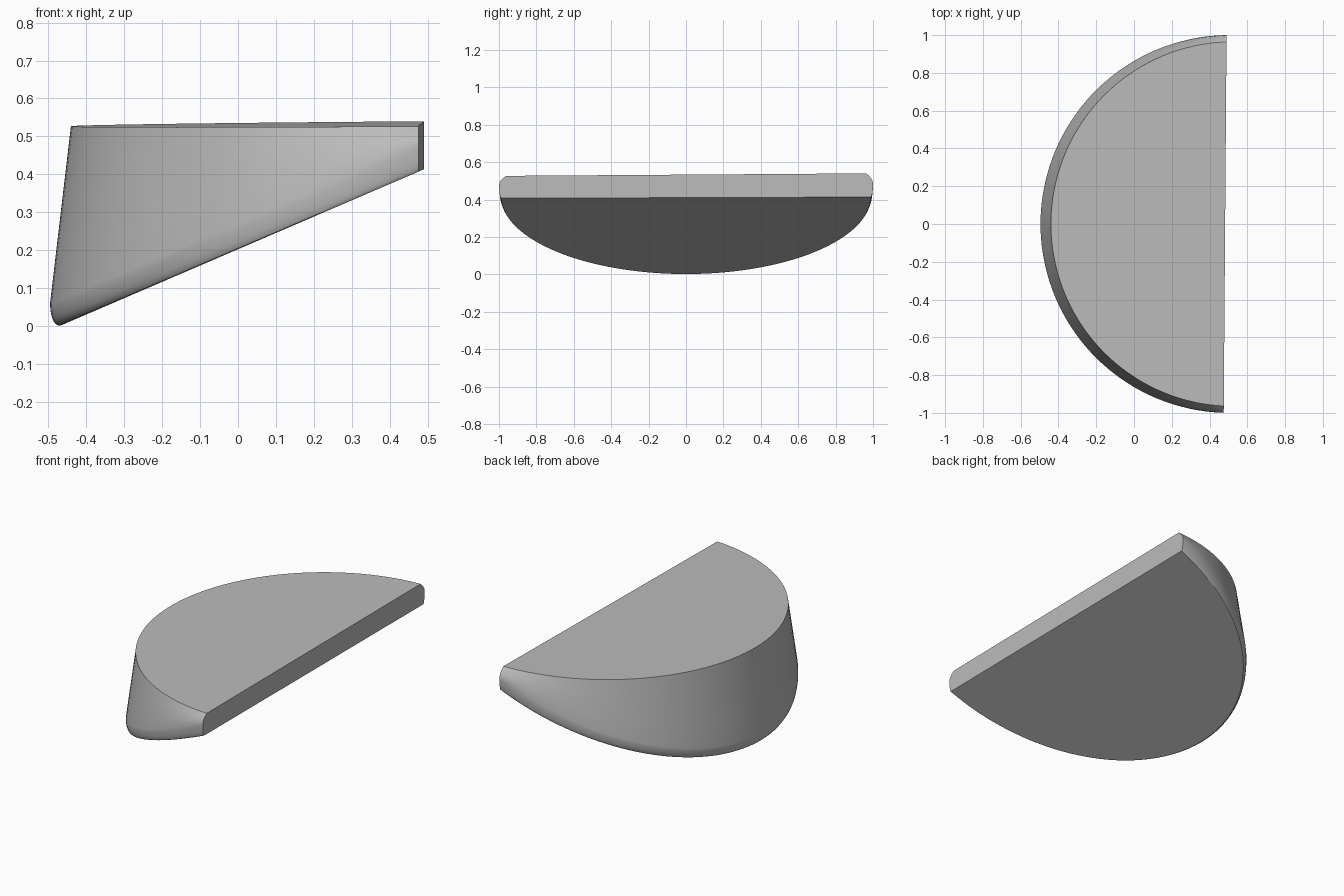
import bpy, bmesh
from math import sin, cos, pi
from mathutils import Vector

if "Cube" in bpy.data.objects:
    bpy.data.objects.remove(bpy.data.objects["Cube"])

SEGMENTS = 72


def top_z(x, y):
    return 0.53 + 0.007 * x + 0.0068 * y


def bottom_z(x):
    return 0.203 + 0.43 * x


def arc_point(angle, centre, rx, ry):
    return centre - rx * cos(angle), ry * sin(angle)


def section(angle):
    """Wall profile from the top rim down round the lower edge."""
    x, y = arc_point(angle, 0.525, 0.965, 0.965)
    rim = Vector((x, y, top_z(x, y)))
    x, y = arc_point(angle, 0.505, 1.0, 1.0)
    belly = Vector((x, y, bottom_z(x) + 0.07))
    points = [rim]
    # the wall bulges slightly towards the thin ends
    for t in (0.25, 0.5, 0.75):
        p = rim.lerp(belly, t)
        p.y += 0.04 * t * (1 - t) * sin(angle) ** 9
        points.append(p)
    points.append(belly)
    for i in range(1, 7):
        a = i / 6 * pi / 2
        inset = 1 - cos(a)
        x, y = arc_point(angle, 0.505, 1 - 0.03 * inset, 1 - 0.012 * inset)
        points.append(Vector((x, y, bottom_z(x) + 0.07 * (1 - sin(a)))))
    return points


# tapered half drum with a sloping underside
bm = bmesh.new()
columns = [[bm.verts.new(p) for p in section(-pi / 2 + pi * i / SEGMENTS)]
           for i in range(SEGMENTS + 1)]
for a, b in zip(columns, columns[1:]):
    for j in range(len(a) - 1):
        bm.faces.new((a[j], a[j + 1], b[j + 1], b[j]))
bm.faces.new([c[0] for c in columns])
bm.faces.new([c[-1] for c in columns])
bm.faces.new(columns[0] + columns[-1][::-1])

# flat cut face
bmesh.ops.bisect_plane(bm, geom=bm.verts[:] + bm.edges[:] + bm.faces[:],
                       plane_co=(0.4825, 0, 0), plane_no=(1, -0.0075, 0),
                       clear_outer=True)
bmesh.ops.holes_fill(bm, edges=[e for e in bm.edges if e.is_boundary], sides=0)
bmesh.ops.recalc_face_normals(bm, faces=bm.faces[:])

mesh = bpy.data.meshes.new("half_round_wedge")
bm.to_mesh(mesh)
bm.free()
wedge = bpy.data.objects.new("half_round_wedge", mesh)
bpy.context.collection.objects.link(wedge)

grey = bpy.data.materials.new("mid_grey")
grey.use_nodes = True
colour = (0.5, 0.5, 0.5, 1)
grey.diffuse_color = colour
grey.node_tree.nodes["Principled BSDF"].inputs["Base Color"].default_value = colour
mesh.materials.append(grey)

# smooth wall, crisp rim and cut
bpy.ops.object.select_all(action="DESELECT")
wedge.select_set(True)
bpy.context.view_layer.objects.active = wedge
bpy.ops.object.shade_smooth_by_angle(angle=0.6)
normals = wedge.modifiers.new("even_normals", "WEIGHTED_NORMAL")
normals.keep_sharp = True
